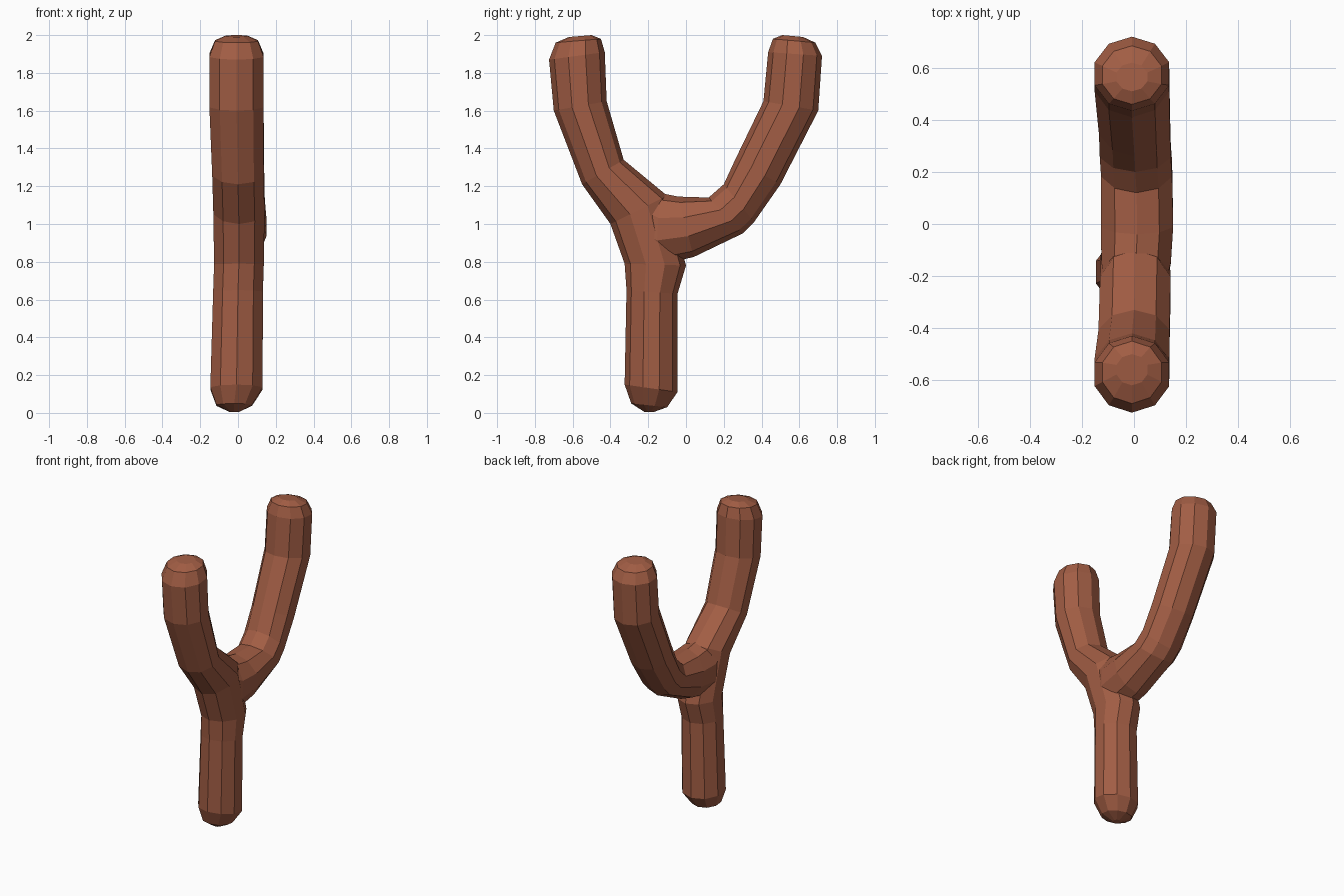
import bpy, bmesh, math
from mathutils import Vector

cube = bpy.data.objects.get("Cube")
if cube:
    bpy.data.objects.remove(cube, do_unlink=True)

bark = bpy.data.materials.new("reddish_brown_wood")
bark.use_nodes = True
colour = (0.36, 0.11, 0.058, 1)
bark.diffuse_color = colour
bark.node_tree.nodes["Principled BSDF"].inputs["Base Color"].default_value = colour

SIDES = 10


def branch(name, sections):
    """Loft a tube; each section is outer (y, z), inner (y, z), half width, x shift."""
    bm = bmesh.new()
    rings = []
    for outer, inner, half, shift in sections:
        a, b = Vector((shift, *outer)), Vector((shift, *inner))
        mid, arm = (a + b) / 2, (a - b) / 2
        rings.append([bm.verts.new(mid + arm * math.cos(t) + Vector((half * math.sin(t) * 1.04, 0, 0)))
                      for t in (math.tau * i / SIDES for i in range(SIDES))])
    for lower, upper in zip(rings, rings[1:]):
        for i in range(SIDES):
            j = (i + 1) % SIDES
            bm.faces.new((lower[i], lower[j], upper[j], upper[i]))
    bm.faces.new(rings[0])
    bm.faces.new(rings[-1])
    bmesh.ops.recalc_face_normals(bm, faces=bm.faces)
    mesh = bpy.data.meshes.new(name)
    bm.to_mesh(mesh)
    bm.free()
    mesh.materials.append(bark)
    obj = bpy.data.objects.new(name, mesh)
    bpy.context.collection.objects.link(obj)
    return obj


# Handle running up into the front prong
frame = branch("forked_stick", [
    ((-.22, .005), (-.17, .005), .025, -.02),
    ((-.29, .05), (-.10, .03), .095, -.02),
    ((-.325, .15), (-.045, .11), .14, -.008),
    ((-.315, .65), (-.045, .63), .133, 0),
    ((-.325, .79), (.0, .78), .133, .005),
    ((-.40, 1.0), (-.10, 1.15), .137, .005),
    ((-.55, 1.21), (-.33, 1.34), .138, 0),
    ((-.70, 1.60), (-.42, 1.65), .145, -.008),
    ((-.725, 1.87), (-.43, 1.91), .145, -.008),
    ((-.69, 1.96), (-.45, 1.98), .115, -.008),
    ((-.62, 1.99), (-.50, 2.0), .06, -.008),
])

# Back prong, curving out of the crotch
prong = branch("back_prong", [
    ((-.32, .88), (-.22, 1.20), .11, .005),
    ((-.16, .78), (-.14, 1.165), .135, .008),
    ((.04, .825), (-.04, 1.145), .14, .012),
    ((.30, .95), (.12, 1.14), .138, .01),
    ((.36, 1.01), (.20, 1.21), .138, .005),
    ((.50, 1.21), (.26, 1.34), .138, .002),
    ((.70, 1.60), (.41, 1.65), .145, -.008),
    ((.72, 1.89), (.435, 1.91), .145, -.008),
    ((.685, 1.96), (.46, 1.98), .115, -.008),
    ((.62, 1.99), (.51, 2.0), .06, -.008),
])

# Merge both branches into one solid
union = frame.modifiers.new("join_branches", 'BOOLEAN')
union.operation = 'UNION'
union.solver = 'EXACT'
union.object = prong
bpy.context.view_layer.objects.active = frame
frame.select_set(True)
bpy.ops.object.modifier_apply(modifier=union.name)
bpy.data.objects.remove(prong, do_unlink=True)
